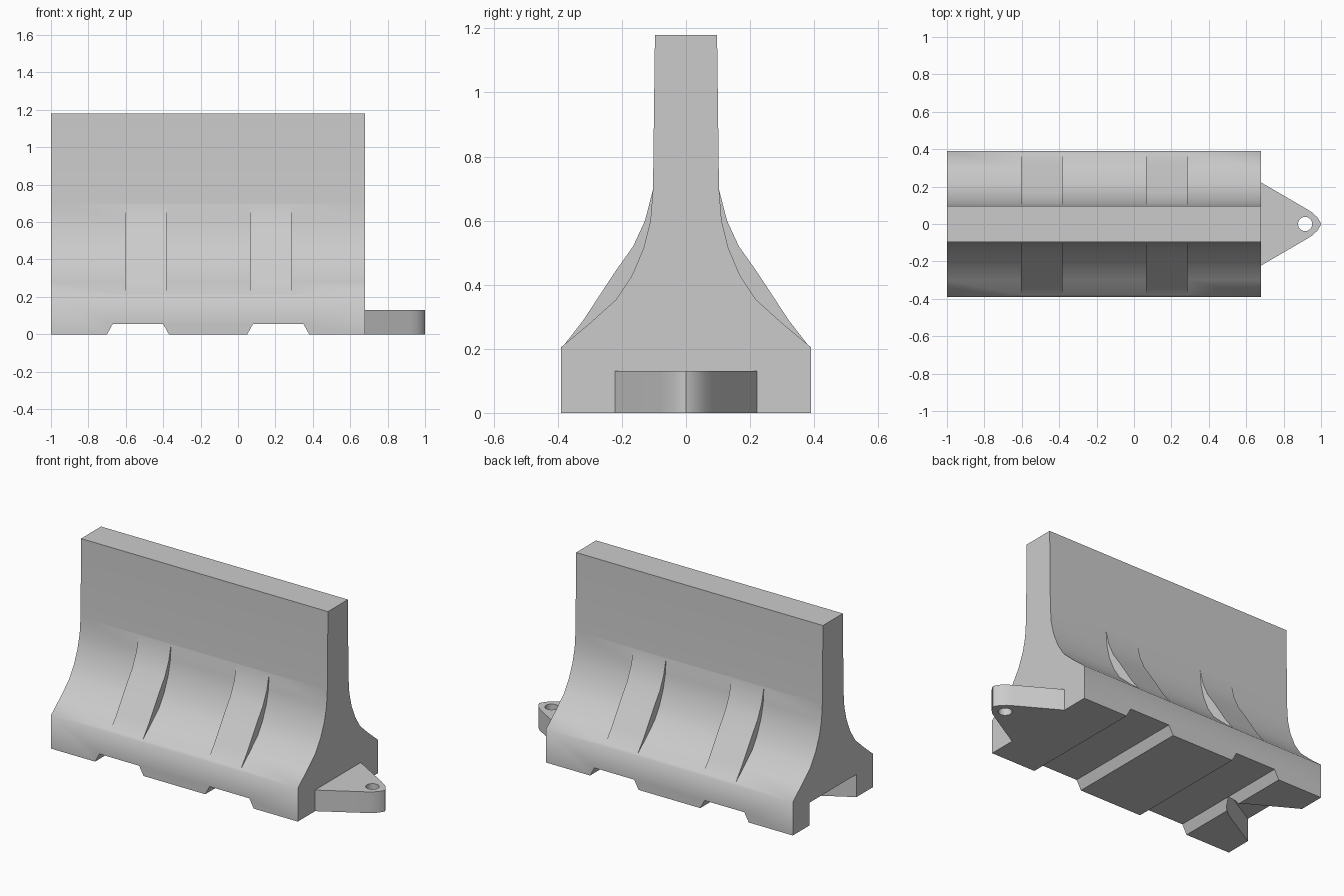
import bpy, bmesh
from math import radians, pi, cos, sin

if "Cube" in bpy.data.objects:
    bpy.data.objects.remove(bpy.data.objects["Cube"])

def prism(name, pts, axis, lo, hi):
    """Extrude a closed 2D outline along 'x' (pts = y,z), 'y' (x,z) or 'z' (x,y)."""
    place = {'x': lambda p, t: (t, p[0], p[1]),
             'y': lambda p, t: (p[0], t, p[1]),
             'z': lambda p, t: (p[0], p[1], t)}[axis]
    bm = bmesh.new()
    a = [bm.verts.new(place(p, lo)) for p in pts]
    b = [bm.verts.new(place(p, hi)) for p in pts]
    n = len(pts)
    bm.faces.new(a)
    bm.faces.new(b[::-1])
    for i in range(n):
        j = (i + 1) % n
        bm.faces.new((a[i], b[i], b[j], a[j]))
    bmesh.ops.recalc_face_normals(bm, faces=bm.faces)
    me = bpy.data.meshes.new(name)
    bm.to_mesh(me)
    bm.free()
    ob = bpy.data.objects.new(name, me)
    bpy.context.collection.objects.link(ob)
    return ob

def mirrored(half):
    """Close a half outline (y >= 0) by mirroring it across y = 0."""
    return half + [(-y, z) for y, z in reversed(half)]

def activate(ob):
    bpy.ops.object.select_all(action='DESELECT')
    ob.select_set(True)
    bpy.context.view_layer.objects.active = ob

def combine(target, tool, operation):
    activate(target)
    m = target.modifiers.new(tool.name, 'BOOLEAN')
    m.operation, m.object, m.solver = operation, tool, 'EXACT'
    bpy.ops.object.modifier_apply(modifier=m.name)
    bpy.data.objects.remove(tool, do_unlink=True)

def smooth(ob, angle):
    activate(ob)
    bpy.ops.object.shade_smooth_by_angle(angle=radians(angle))

# Barrier body: flared base, concave flank, slim wall
body = prism("barrier_body", mirrored([
    (0.39, 0), (0.39, 0.205), (0.30, 0.28), (0.217, 0.355), (0.168, 0.43),
    (0.132, 0.515), (0.111, 0.60), (0.103, 0.70), (0.097, 1.18)]), 'x', -1, 0.68)

# Raised ribs on both flanks
rib_half = [(0.386, 0.205), (0.32, 0.29), (0.225, 0.435), (0.165, 0.52),
            (0.128, 0.60), (0.101, 0.705)]
for x0, x1 in ((-0.603, -0.383), (0.063, 0.285)):
    combine(body, prism("rib", mirrored(rib_half), 'x', x0, x1), 'UNION')

# Forklift slots across the underside
for x in (-0.70, 0.05):
    slot = [(x - 0.011, -0.02), (x + 0.03, 0.055), (x + 0.30, 0.055), (x + 0.341, -0.02)]
    combine(body, prism("fork_slot", slot, 'y', -0.6, 0.6), 'DIFFERENCE')

# Socket under the left end that takes the neighbour's tongue
socket = mirrored([(-1.05, 0.257)])
socket = [(-1.05, -0.257), (-0.74, -0.08), (-0.69, -0.04), (-0.67, 0),
          (-0.69, 0.04), (-0.74, 0.08), (-1.05, 0.257)]
combine(body, prism("socket", socket, 'z', -0.05, 0.14), 'DIFFERENCE')
smooth(body, 55)

# Connecting tongue with pin hole
side = [(0.68, 0.222), (0.92, 0.082), (0.955, 0.06), (0.98, 0.036), (0.995, 0.013)]
tongue = prism("tongue", side + [(1, 0)] + [(x, -y) for x, y in reversed(side)], 'z', 0, 0.13)
ring = [(0.915 + 0.038 * cos(2 * pi * i / 24), 0.038 * sin(2 * pi * i / 24)) for i in range(24)]
combine(tongue, prism("pin_hole", ring, 'z', -0.05, 0.2), 'DIFFERENCE')
smooth(tongue, 40)
